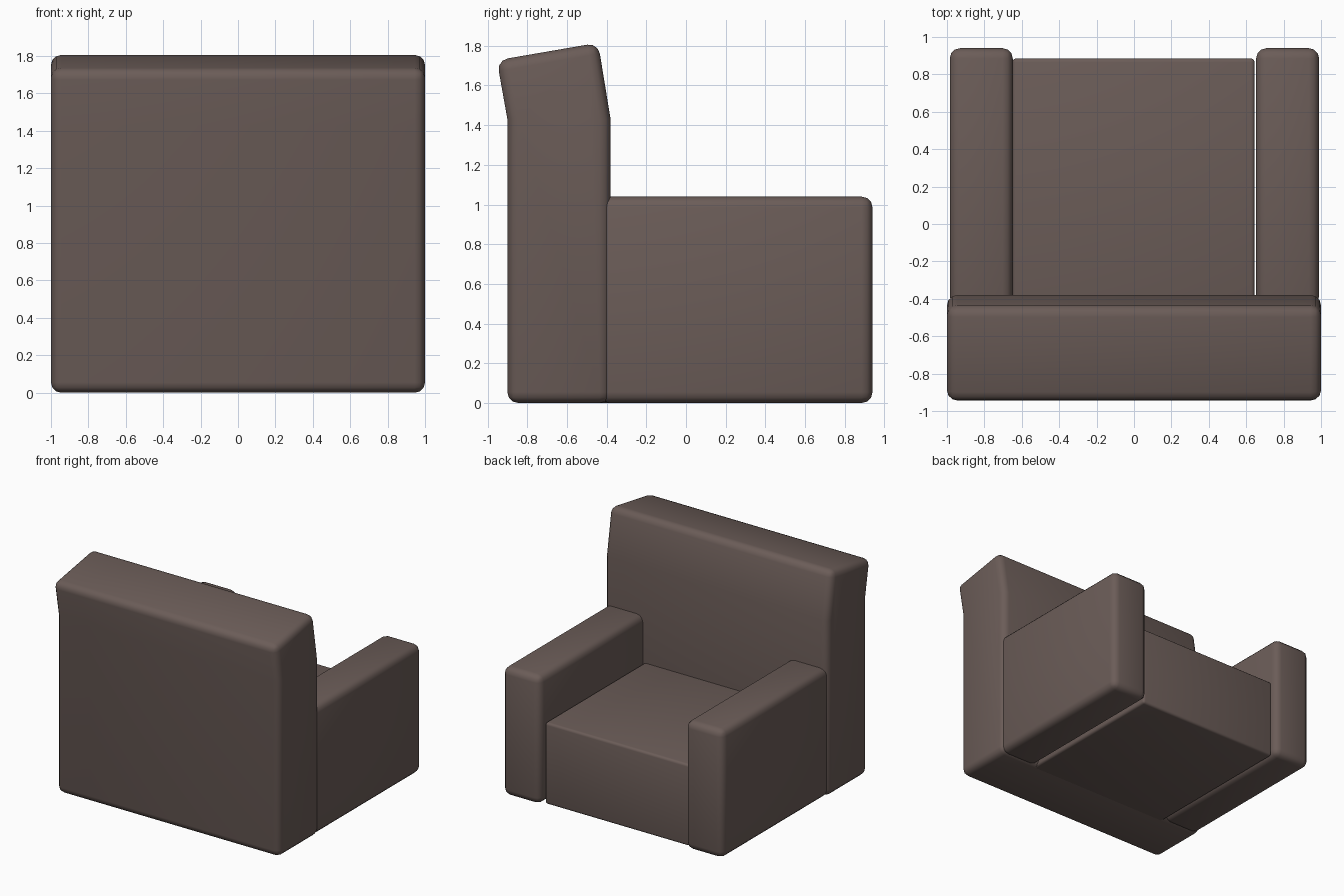
import bpy, bmesh

if "Cube" in bpy.data.objects:
    bpy.data.objects.remove(bpy.data.objects["Cube"])

mat = bpy.data.materials.new("brown upholstery")
mat.diffuse_color = (0.147, 0.108, 0.097, 1)
mat.use_nodes = True
mat.node_tree.nodes["Principled BSDF"].inputs["Base Color"].default_value = mat.diffuse_color


def padded(name, profile, x0, x1, radius, segments=3):
    """Extrude a (y, z) profile from x0 to x1 and round its edges."""
    bm = bmesh.new()
    face = bm.faces.new([bm.verts.new((x0, y, z)) for y, z in profile])
    ext = bmesh.ops.extrude_face_region(bm, geom=[face])
    verts = [v for v in ext["geom"] if isinstance(v, bmesh.types.BMVert)]
    bmesh.ops.translate(bm, verts=verts, vec=(x1 - x0, 0, 0))
    bmesh.ops.recalc_face_normals(bm, faces=bm.faces)
    for f in bm.faces:
        f.smooth = True
    me = bpy.data.meshes.new(name)
    bm.to_mesh(me)
    bm.free()
    me.materials.append(mat)
    ob = bpy.data.objects.new(name, me)
    bpy.context.collection.objects.link(ob)
    bev = ob.modifiers.new("rounded edges", 'BEVEL')
    bev.width = radius
    bev.segments = segments
    bev.limit_method = 'ANGLE'
    bev.angle_limit = 0.6
    return ob


def box(y0, y1, z0, z1):
    return [(y0, z0), (y1, z0), (y1, z1), (y0, z1)]


# Backrest, with its upper part leaning backwards
padded("backrest", [(-0.90, 0), (-0.38, 0), (-0.38, 1.43), (-0.443, 1.815),
                    (-0.953, 1.727), (-0.90, 1.43)], -1, 1, 0.055)

# Armrests
for side, x0, x1 in (("left", -0.985, -0.648), ("right", 0.653, 0.99)):
    padded("armrest_" + side, box(-0.44, 0.94, 0, 1.04), x0, x1, 0.055)

# Seat
padded("seat", box(-0.45, 0.885, 0.0, 0.66), -0.65, 0.645, 0.02)
